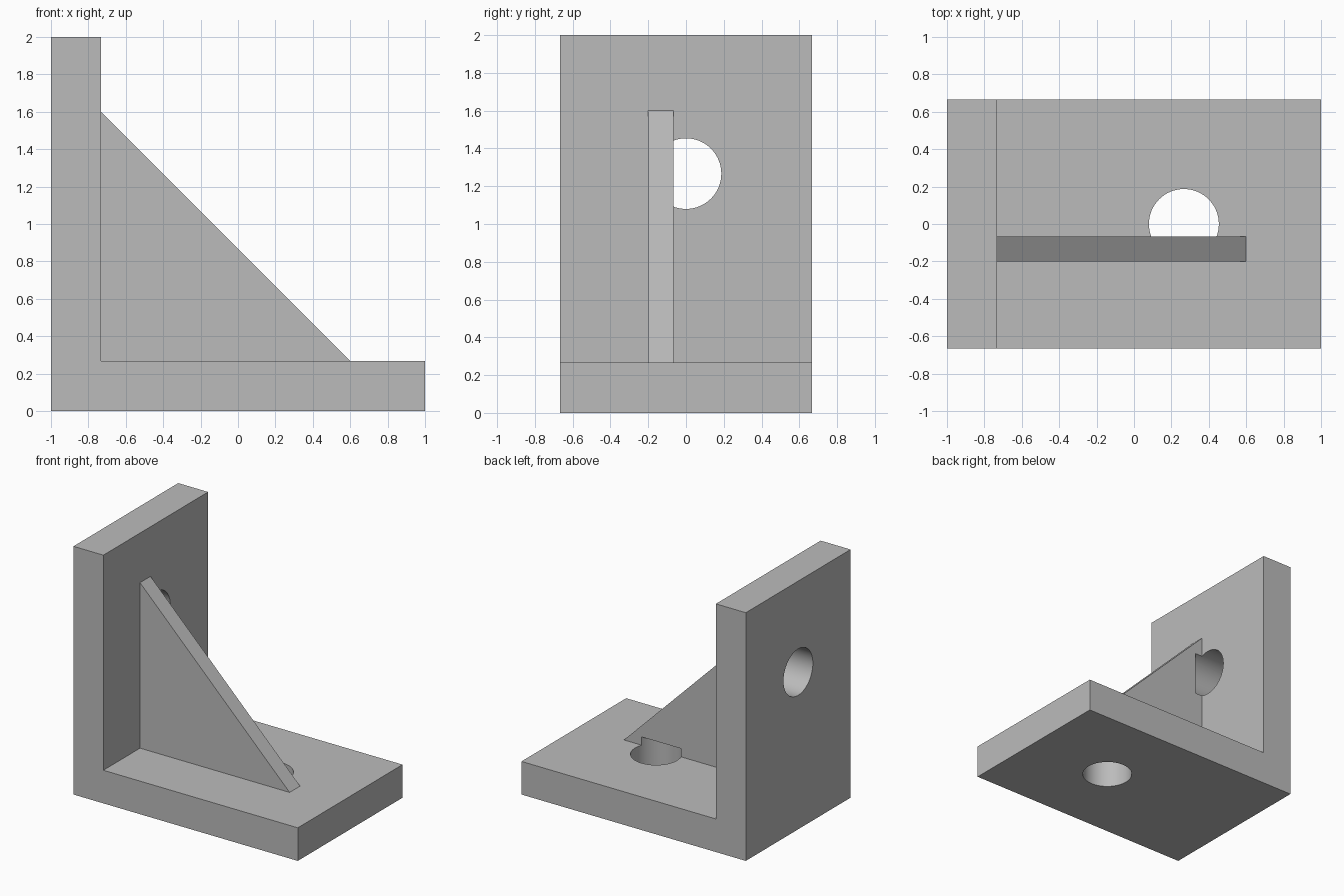
import bpy
import math

cube = bpy.data.objects.get("Cube")
if cube:
    bpy.data.objects.remove(cube, do_unlink=True)

T = 4 / 15          # plate thickness
HALF = 2 / 3        # half depth of the plates
INNER = T - 1       # inner face of the upright plate
RADIUS = 0.187
OVERSHOOT = T / 4   # the drill runs slightly into the rib

grey = bpy.data.materials.new("plain grey")
grey.use_nodes = True
colour = (0.5, 0.5, 0.5, 1)
grey.diffuse_color = colour
grey.node_tree.nodes["Principled BSDF"].inputs["Base Color"].default_value = colour


def extrude_profile(name, profile, y0, y1):
    """Extrude an anticlockwise x-z outline from y0 to y1."""
    n = len(profile)
    verts = [(x, y, z) for y in (y0, y1) for x, z in profile]
    faces = [tuple(range(n)), tuple(reversed(range(n, 2 * n)))]
    faces += [(i, i + n, (i + 1) % n + n, (i + 1) % n) for i in range(n)]
    mesh = bpy.data.meshes.new(name)
    mesh.from_pydata(verts, [], faces)
    mesh.materials.append(grey)
    obj = bpy.data.objects.new(name, mesh)
    bpy.context.collection.objects.link(obj)
    return obj


def drill(name, location, length, tilt):
    bpy.ops.mesh.primitive_cylinder_add(
        vertices=64, radius=RADIUS, depth=length, location=location, rotation=(0, tilt, 0))
    obj = bpy.context.object
    obj.name = name
    obj.data.materials.append(grey)
    obj.hide_render = True
    obj.hide_set(True)
    return obj


# L-shaped bracket and triangular stiffening rib
bracket = extrude_profile(
    "bracket", [(-1, 0), (1, 0), (1, T), (INNER, T), (INNER, 2), (-1, 2)], -HALF, HALF)
rib = extrude_profile(
    "rib", [(INNER, T), (0.6, T), (INNER, 1.6)], -0.2, -T / 4)

# Bolt holes through both plates, biting into the back of the rib
length = T + 2 * OVERSHOOT
drills = [
    drill("base_drill", (T, 0, T / 2), length, 0),
    drill("wall_drill", (INNER - T / 2, 0, 1 + T), length, math.pi / 2),
]
for part in (bracket, rib):
    for cutter in drills:
        cut = part.modifiers.new(cutter.name, 'BOOLEAN')
        cut.operation = 'DIFFERENCE'
        cut.solver = 'EXACT'
        cut.object = cutter
    bpy.ops.object.select_all(action='DESELECT')
    part.select_set(True)
    bpy.context.view_layer.objects.active = part
    for cutter in drills:
        bpy.ops.object.modifier_apply(modifier=cutter.name)
    bpy.ops.object.shade_smooth_by_angle(angle=math.radians(30))

for cutter in drills:
    bpy.data.objects.remove(cutter, do_unlink=True)
